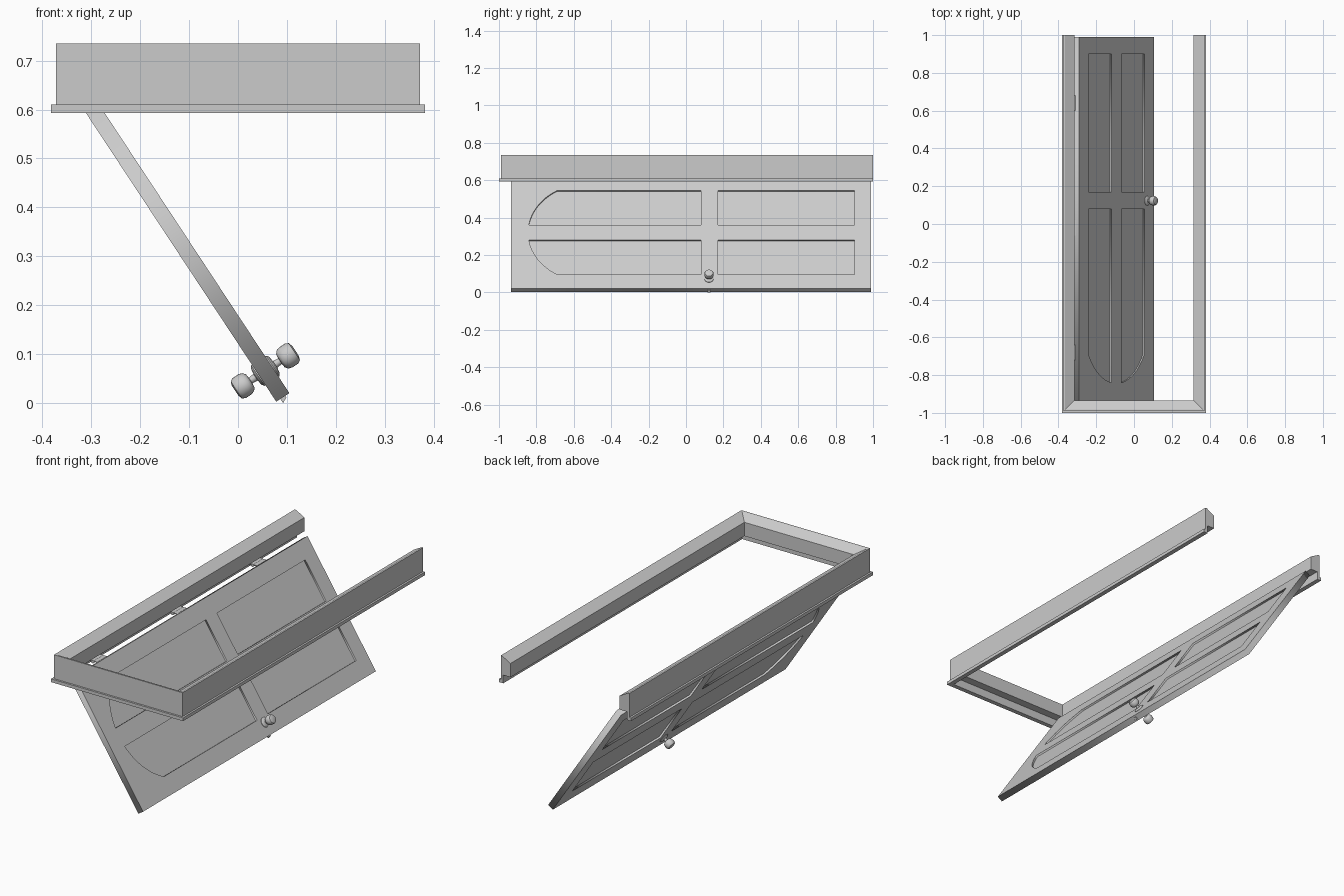
import bpy, bmesh, math
from mathutils import Matrix, Vector

if "Cube" in bpy.data.objects:
    bpy.data.objects.remove(bpy.data.objects["Cube"])

# Door local frame: X = across the door toward the latch, Y = along it, Z = face normal
ANG = math.radians(56.6)
C, S = math.cos(ANG), math.sin(ANG)
DOOR = Matrix(((C, 0, S, -0.1065), (0, 1, 0, 0), (-S, 0, C, 0.312), (0, 0, 0, 1)))
HALF_W, HALF_T = 0.36, 0.016
KNOB_Y = 0.123


def finish(name, bm, matrix=None, smooth=False):
    bmesh.ops.recalc_face_normals(bm, faces=bm.faces)
    mesh = bpy.data.meshes.new(name)
    bm.to_mesh(mesh)
    bm.free()
    ob = bpy.data.objects.new(name, mesh)
    bpy.context.collection.objects.link(ob)
    if matrix:
        ob.matrix_world = matrix
    if smooth:
        bpy.ops.object.select_all(action='DESELECT')
        ob.select_set(True)
        bpy.context.view_layer.objects.active = ob
        bpy.ops.object.shade_smooth_by_angle(angle=math.radians(35))
    return ob


def loft(bm, rings):
    """Bridge closed rings of points and cap both ends."""
    vs = [[bm.verts.new(p) for p in r] for r in rings]
    n = len(vs[0])
    for a, b in zip(vs, vs[1:]):
        for i in range(n):
            j = (i + 1) % n
            bm.faces.new((a[i], a[j], b[j], b[i]))
    bm.faces.new(vs[0])
    bm.faces.new(vs[-1])


def box(name, lo, hi, matrix=None):
    bm = bmesh.new()
    loft(bm, [[(lo[0], lo[1], z), (hi[0], lo[1], z), (hi[0], hi[1], z), (lo[0], hi[1], z)]
              for z in (lo[2], hi[2])])
    return finish(name, bm, matrix)


# Door frame: rebated profile (inset, height) mitred round a U
profile = [(0, .593), (0, .610), (.010, .610), (.010, .735), (.018, .735),
           (.066, .708), (.066, .636), (.024, .636), (.024, .593)]
bm = bmesh.new()
loft(bm, [[(sx * (.382 - o), 1 if end else -1 + o, z) for o, z in profile]
          for sx, end in ((-1, True), (-1, False), (1, False), (1, True))])
finish("door_frame", bm)

# Door stiles and rails: flat outline with four panel openings
V_IN, V_OUT, ARC_R, ARC_Y = .0485, .268, .31, -.534


def arched_panel(side):
    a0, a1 = math.asin(V_IN / ARC_R), math.asin(V_OUT / ARC_R)
    pts = [(V_IN, .08)]
    for i in range(13):
        a = a0 + (a1 - a0) * i / 12
        pts.append((ARC_R * math.sin(a), ARC_Y - ARC_R * math.cos(a)))
    pts.append((V_OUT, .08))
    return [(side * x, y) for x, y in pts]


def square_panel(side):
    return [(side * x, y) for x, y in ((V_IN, .17), (V_OUT, .17), (V_OUT, .90), (V_IN, .90))]


outlines = [[(-HALF_W, -.935), (HALF_W, -.935), (HALF_W, .99), (-HALF_W, .99)]]
for side in (-1, 1):
    outlines += [arched_panel(side), square_panel(side)]
curve = bpy.data.curves.new("door_stiles", 'CURVE')
curve.dimensions = '2D'
curve.fill_mode = 'BOTH'
curve.extrude = HALF_T
for pts in outlines:
    sp = curve.splines.new('POLY')
    sp.points.add(len(pts) - 1)
    for p, (x, y) in zip(sp.points, pts):
        p.co = (x, y, 0, 1)
    sp.use_cyclic_u = True
stiles = bpy.data.objects.new("door_stiles", curve)
bpy.context.collection.objects.link(stiles)
stiles.matrix_world = DOOR
bpy.ops.object.select_all(action='DESELECT')
stiles.select_set(True)
bpy.context.view_layer.objects.active = stiles
bpy.ops.object.convert(target='MESH')

# Recessed panel core
box("door_panels", (-.30, -.87, -.007), (.30, .93, .007), DOOR)

# Knobs with rosette and stem on both faces
lathe = [(.025, .014), (.025, .018), (.020, .022), (.008, .024), (.007, .036), (.016, .037),
         (.022, .042), (.0245, .050), (.0245, .064), (.021, .071), (.012, .074)]
N = 24
for label, sgn in (("outer_knob", 1), ("inner_knob", -1)):
    bm = bmesh.new()
    loft(bm, [[(r * math.cos(math.tau * i / N), r * math.sin(math.tau * i / N), sgn * h)
               for i in range(N)] for r, h in lathe])
    finish(label, bm, DOOR @ Matrix.Translation((.295, KNOB_Y, 0)), True)

# Wedge latch and its plate on the door edge
wedge = [(.355, -.006), (.370, -.006), (.364, .006), (.355, .006)]
bm = bmesh.new()
loft(bm, [[(v, KNOB_Y + dy, n) for v, n in wedge] for dy in (-.008, .008)])
finish("latch", bm, DOOR)
box("strike_plate", (.355, KNOB_Y - .03, .603), (.3595, KNOB_Y + .03, .627))

# Three hinges: barrel plus leaf
for k, y in enumerate((-.68, -.02, .64)):
    bm = bmesh.new()
    loft(bm, [[(-.338 + .008 * math.cos(math.tau * i / 12), y + dy,
                .604 + .008 * math.sin(math.tau * i / 12)) for i in range(12)]
              for dy in (-.04, .04)])
    finish(f"hinge_barrel_{k + 1}", bm, None, True)
    box(f"hinge_leaf_{k + 1}", (-.36, y - .04, .606), (-.31, y + .04, .610))
